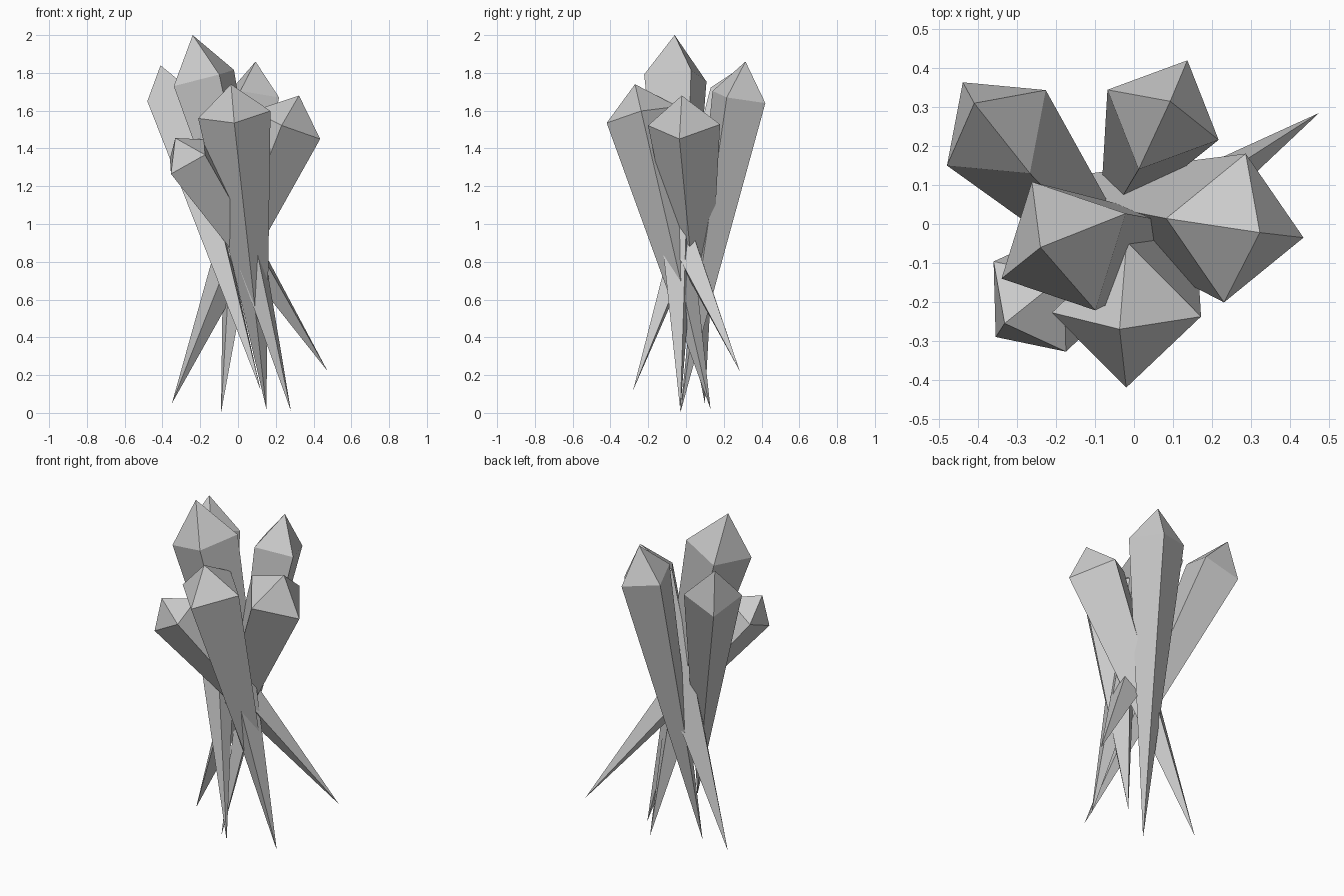
import bpy
from math import pi
from mathutils import Vector, Matrix

if "Cube" in bpy.data.objects:
    bpy.data.objects.remove(bpy.data.objects["Cube"])


def crystal(name, foot, tip, corner):
    """Square double-pointed shard: long spike to the foot, short pyramid to the tip."""
    foot, tip, corner = Vector(foot), Vector(tip), Vector(corner)
    axis = (tip - foot).normalized()
    centre = foot + axis * (corner - foot).dot(axis)
    ring = [centre + Matrix.Rotation(i * pi / 2, 3, axis) @ (corner - centre)
            for i in range(4)]
    faces = []
    for i in range(4):
        j = (i + 1) % 4
        faces += [(i, j, 5), (j, i, 4)]
    mesh = bpy.data.meshes.new(name)
    mesh.from_pydata([tuple(v) for v in ring + [foot, tip]], [], faces)
    obj = bpy.data.objects.new(name, mesh)
    bpy.context.collection.objects.link(obj)


# Six shards crossing near the middle: foot point, tip point, one girdle corner
crystal("tall_crystal", (0.28, -0.03, 0.01), (-0.24, -0.06, 2.0), (-0.34, -0.14, 1.73))
crystal("back_left_crystal", (0.12, -0.28, 0.12), (-0.41, 0.31, 1.84), (-0.48, 0.15, 1.65))
crystal("back_right_crystal", (-0.09, -0.03, 0.0), (0.093, 0.315, 1.86), (0.137, 0.42, 1.64))
crystal("front_crystal", (0.15, 0.13, 0.02), (-0.037, -0.27, 1.74), (-0.02, -0.42, 1.535))
crystal("right_crystal", (-0.35, 0.10, 0.05), (0.323, -0.022, 1.68), (0.435, -0.035, 1.45))
crystal("small_left_crystal", (0.475, 0.285, 0.22), (-0.332, -0.255, 1.455), (-0.355, -0.29, 1.265))
